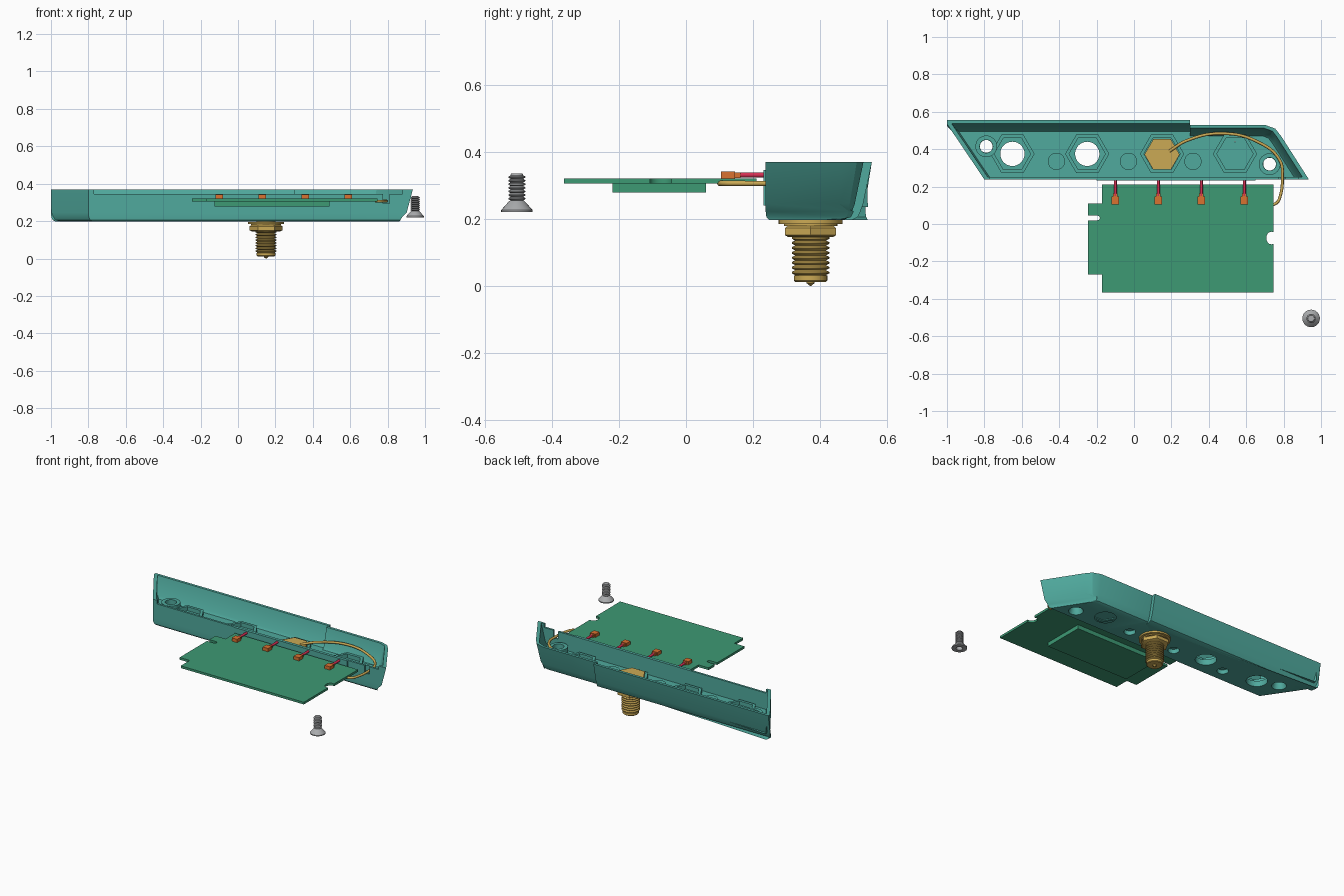
import bpy, bmesh
from math import sin, cos, pi, radians
from mathutils import Vector
from mathutils.geometry import intersect_line_line_2d, intersect_line_line

if "Cube" in bpy.data.objects:
    bpy.data.objects.remove(bpy.data.objects["Cube"])


def material(name, rgb):
    m = bpy.data.materials.new(name)
    m.use_nodes = True
    m.diffuse_color = (*rgb, 1)
    m.node_tree.nodes["Principled BSDF"].inputs["Base Color"].default_value = (*rgb, 1)
    return m


TEAL = material("teal plastic", (.08, .40, .34))
GREEN = material("board green", (.047, .32, .175))
GOLD = material("gold", (.60, .40, .09))
ORANGE = material("orange terminal", (.70, .17, .03))
RED = material("red wire", (.68, .03, .09))
GREY = material("steel grey", (.40, .41, .42))


def finish(name, bm, mat, smooth=True):
    bmesh.ops.recalc_face_normals(bm, faces=bm.faces)
    me = bpy.data.meshes.new(name)
    bm.to_mesh(me)
    bm.free()
    ob = bpy.data.objects.new(name, me)
    bpy.context.collection.objects.link(ob)
    me.materials.append(mat)
    if smooth:
        shade(ob)
    return ob


def shade(ob):
    bpy.ops.object.select_all(action="DESELECT")
    ob.select_set(True)
    bpy.context.view_layer.objects.active = ob
    bpy.ops.object.shade_smooth_by_angle(angle=radians(30))


def loft(name, rings, mat, closed=False):
    """Skin matching rings; cap the ends, or close the tube into a frame."""
    bm = bmesh.new()
    rows = [[bm.verts.new(p) for p in ring] for ring in rings]
    n = len(rows[0])
    pairs = list(zip(rows, rows[1:]))
    if closed:
        pairs.append((rows[-1], rows[0]))
    for a, b in pairs:
        for i in range(n):
            j = (i + 1) % n
            bm.faces.new((a[i], a[j], b[j], b[i]))
    if not closed:
        bm.faces.new(rows[0])
        bm.faces.new(rows[-1])
    return finish(name, bm, mat)


def circle(x, y, z, r, n=32):
    return [(x + r * cos(2 * pi * i / n), y + r * sin(2 * pi * i / n), z) for i in range(n)]


def lathe(name, x, y, profile, mat, n=32, closed=False):
    return loft(name, [circle(x, y, z, r, n) for r, z in profile], mat, closed)


def prism(name, pts, z0, z1, mat):
    return loft(name, [[(x, y, z) for x, y in pts] for z in (z0, z1)], mat)


def box(name, x0, x1, y0, y1, z0, z1, mat):
    return prism(name, [(x0, y0), (x1, y0), (x1, y1), (x0, y1)], z0, z1, mat)


def tube(name, pts, r, mat):
    cu = bpy.data.curves.new(name, "CURVE")
    cu.dimensions = "3D"
    cu.bevel_depth, cu.bevel_resolution, cu.use_fill_caps = r, 3, True
    sp = cu.splines.new("BEZIER")
    sp.bezier_points.add(len(pts) - 1)
    for bp, p in zip(sp.bezier_points, pts):
        bp.co = p
        bp.handle_left_type = bp.handle_right_type = "AUTO"
    ob = bpy.data.objects.new(name, cu)
    bpy.context.collection.objects.link(ob)
    cu.materials.append(mat)
    return ob


def cut(target, cutter):
    mod = target.modifiers.new("cut", "BOOLEAN")
    mod.operation, mod.solver, mod.object = "DIFFERENCE", "EXACT", cutter
    bpy.context.view_layer.objects.active = target
    bpy.ops.object.modifier_apply(modifier=mod.name)
    bpy.data.objects.remove(cutter)


def thread(r_out, r_in, z0, z1, turns):
    step = (z1 - z0) / turns
    rows = []
    for i in range(turns):
        z = z0 + i * step
        rows += [(r_in, z), (r_out, z + step * .35), (r_out, z + step * .65)]
    return rows + [(r_in, z1)]


# Housing: a tray with slanted ends and a stepped back wall
OUTLINE = [Vector(p) for p in ((.935, .238), (.79, .465), (.755, .51), (.70, .53), (.3, .53),
                               (.3, .555), (-1, .555), (-1, .535), (-.80, .238))]


def inset(z, right, back, left, front):
    """Move each outline edge inward by its own amount."""
    amounts = [right, (right + back) / 2, back, back, 0, back, left, left, front]
    n, lines, ring = len(OUTLINE), [], []
    for i, d in enumerate(amounts):
        a, b = OUTLINE[i], OUTLINE[(i + 1) % n]
        t = (b - a).normalized()
        off = Vector((-t.y, t.x)) * d
        lines.append((a + off, t))
    for i in range(n):
        (p, t), (q, u) = lines[i - 1], lines[i]
        k = (q - p).cross(u) / t.cross(u)
        ring.append((*(p + t * k), z))
    return ring


housing = loft("housing", [
    inset(.197, .055, .058, .025, .010),
    inset(.205, .055, .042, .010, .002),
    inset(.222, .048, .034, .002, 0),
    inset(.245, .028, .026, 0, 0),
    inset(.37, 0, 0, 0, 0),
    inset(.37, .022, .018, .022, .014),
    inset(.25, .048, .048, .024, .014),
    inset(.235, .06, .06, .03, .014)], TEAL)

# Raised underside on one side, lower front wall, wire slot
cut(housing, prism("step_cutter", [(.29, .7), (.29, .54), (.47, .23), (.47, .1), (1.1, .1), (1.1, .7)],
                   .1, .222, TEAL))
cut(housing, box("rim_cutter", -.77, .88, .2, .256, .345, .5, TEAL))
cut(housing, box("slot_cutter", .775, .81, .2, .256, .295, .5, TEAL))

# Port holes, screw holes and blind dimples
PORTS = (-.65, -.25, .15, .54)
BOSSES = ((-.79, .415), (.725, .32))
DIMPLES = (-.415, -.03, .315)
for x in PORTS:
    cut(housing, lathe("port_cutter", x, .375, [(.065, .1), (.065, .3)], TEAL))
for x, y in BOSSES:
    cut(housing, lathe("boss_cutter", x, y, [(.06, .15), (.034, .232), (.034, .3)], TEAL))
for x in DIMPLES:
    cut(housing, lathe("dimple_cutter", x, .335, [(.035, .1), (.035, .225)], TEAL))
shade(housing)

# Fittings on the tray floor
for x in PORTS:
    lathe("hex_pocket", x, .375, [(.118, .23), (.118, .262), (.097, .262), (.097, .23)], TEAL, 6, True)
for x, y in BOSSES:
    lathe("screw_boss", x, y, [(.058, .23), (.058, .285), (.035, .285), (.035, .23)], TEAL, 32, True)
for x in DIMPLES:
    lathe("floor_pad", x, .335, [(.046, .23), (.046, .245)], TEAL)
box("front_tab", -.2, .65, .232, .245, .24, .345, TEAL)

# Threaded connector with nut, washer and centre pin
CX, CY = .15, .372
lathe("connector_head", CX, CY, [(.094, .235), (.094, .272)], GOLD, 6)
lathe("connector_thread", CX, CY, [(.046, .012), (.05, .016), (.05, .03)]
      + thread(.056, .046, .032, .15, 8) + [(.056, .24)], GOLD)
lathe("connector_nut", CX, CY, [(.076, .145), (.088, .151), (.088, .172), (.08, .178)], GOLD, 6)
lathe("connector_washer", CX, CY, [(.08, .178), (.08, .185), (.096, .185), (.096, .196)], GOLD)
lathe("connector_pin", CX, CY, [(.002, 0), (.012, .008), (.012, .03)], GOLD, 16)

# Circuit board with edge notches
notch = [(.735 + .028 * cos(a), -.075 + .034 * sin(a))
         for a in [radians(70 + 22 * i) for i in range(11)]]
notch = [(.745, -.043)] + notch[1:-1] + [(.745, -.107)]
slot = [(-.195 + .0125 * cos(a), .0325 + .0125 * sin(a))
        for a in [radians(90 - 30 * i) for i in range(7)]]
board = [(-.17, -.365), (.745, -.365)] + notch[::-1] + [(.745, .21), (-.17, .21), (-.17, .11), (-.245, .11),
        (-.245, .045)] + slot + [(-.245, .02), (-.245, -.27), (-.17, -.27)]
prism("circuit_board", board, .305, .32, GREEN)
box("board_shield", -.125, .49, -.22, .06, .278, .306, GREEN)

# Terminals and red leads
for x in (-.1, .13, .36, .59):
    box("terminal", x - .02, x + .02, .105, .147, .319, .342, ORANGE)
    box("terminal_neck", x - .012, x + .012, .147, .163, .322, .338, ORANGE)
    tube("red_lead", [(x, .15, .331), (x, .24, .331)], .008, RED)

# Coax cable from connector to board
tube("coax_cable", [(.19, .39, .272), (.28, .445, .29), (.47, .484, .31), (.66, .44, .31), (.78, .34, .308),
                    (.793, .245, .306), (.782, .15, .306), (.765, .115, .306), (.735, .1, .306)], .008, GOLD)

# Loose countersunk screw with a hex socket
SX, SY = .947, -.505
lathe("screw", SX, SY, [(.02, .24), (.02, .22), (.047, .22), (.047, .226), (.024, .252)]
      + thread(.025, .019, .255, .33, 7) + [(.017, .335)], GREY, 24)
